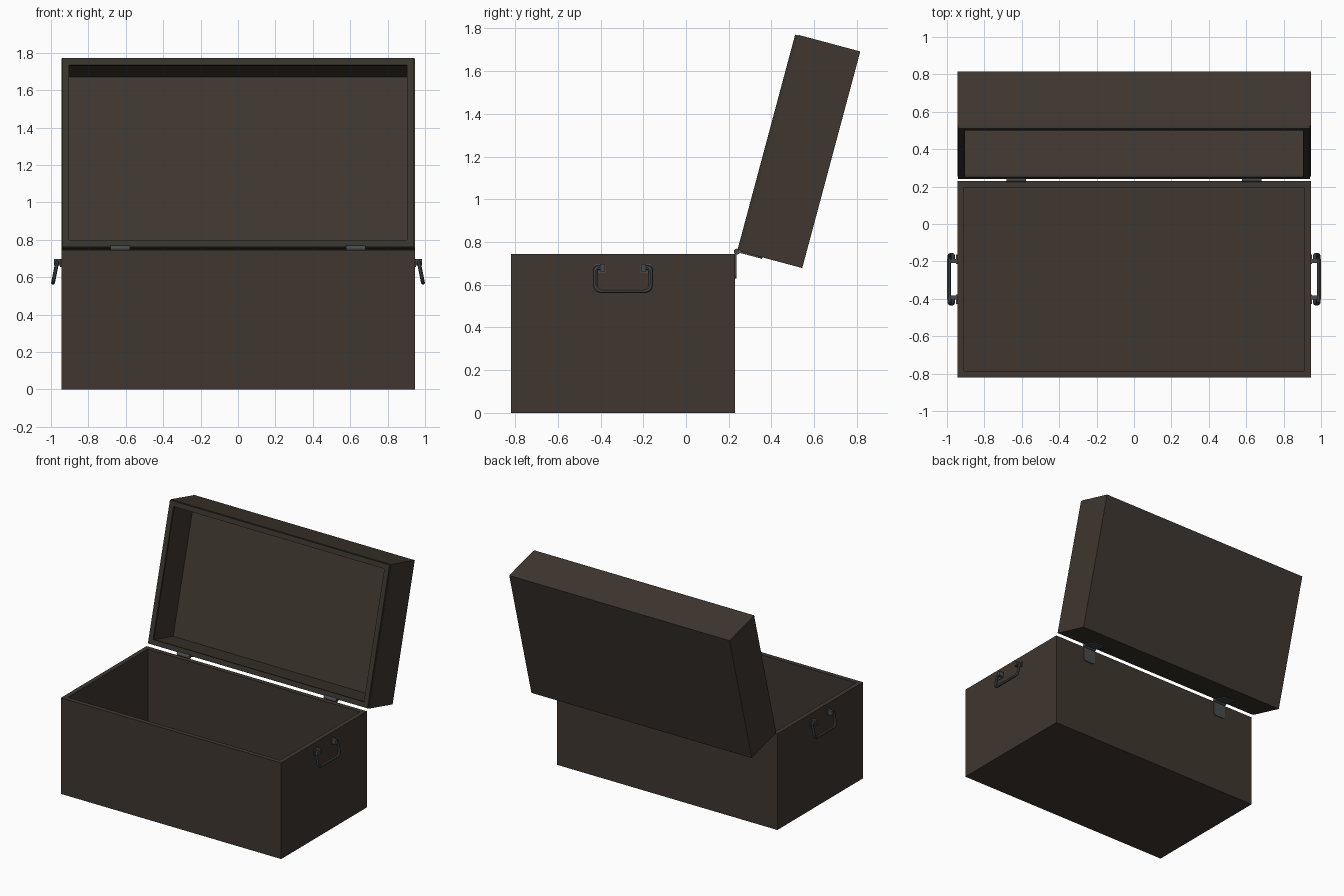
import bpy, bmesh, math
from mathutils import Vector, Matrix

if "Cube" in bpy.data.objects:
    bpy.data.objects.remove(bpy.data.objects["Cube"])


def material(name, col):
    m = bpy.data.materials.new(name)
    m.diffuse_color = (*col, 1)
    m.use_nodes = True
    m.node_tree.nodes["Principled BSDF"].inputs["Base Color"].default_value = m.diffuse_color
    return m


BROWN = material("dark brown", (0.050, 0.038, 0.029))
RIM = material("rim brown", (0.040, 0.035, 0.027))
METAL = material("dark steel", (0.065, 0.070, 0.075))

# Lid swings about the hinge pin; it is modelled closed and rotated open
PIVOT = Vector((0, 0.238, 0.752))
OPEN = Matrix.Translation(PIVOT) @ Matrix.Rotation(math.radians(-105), 4, 'X')
W = 0.945


def finish(name, bm, mat, matrix=None):
    bmesh.ops.recalc_face_normals(bm, faces=bm.faces[:])
    if matrix:
        bm.transform(matrix)
    me = bpy.data.meshes.new(name)
    bm.to_mesh(me)
    bm.free()
    me.materials.append(mat)
    ob = bpy.data.objects.new(name, me)
    bpy.context.collection.objects.link(ob)
    return ob


def cube(bm, lo, hi):
    lo, hi = Vector(lo), Vector(hi)
    size = hi - lo
    m = Matrix.Translation((lo + hi) / 2) @ Matrix.Diagonal((*size, 1))
    bmesh.ops.create_cube(bm, size=1, matrix=m)


def tray(name, lo, hi, wall, side, mat, matrix=None):
    """Box hollowed out from the top (side=1) or the bottom (side=-1)."""
    bm = bmesh.new()
    cube(bm, lo, hi)
    bm.normal_update()
    face = max(bm.faces, key=lambda f: f.normal.z * side)
    bmesh.ops.inset_region(bm, faces=[face], thickness=wall)
    ext = bmesh.ops.extrude_discrete_faces(bm, faces=[face])
    depth = hi[2] - lo[2] - wall
    bmesh.ops.translate(bm, verts=ext['faces'][0].verts[:], vec=(0, 0, -side * depth))
    return finish(name, bm, mat, matrix)


def prism(name, pts, thick, mat, matrix=None):
    """Flat outline in x-z/y-plane points, extruded along thick."""
    bm = bmesh.new()
    f = bm.faces.new([bm.verts.new(p) for p in pts])
    r = bmesh.ops.extrude_face_region(bm, geom=[f])
    bmesh.ops.translate(bm, vec=thick, verts=[v for v in r['geom'] if isinstance(v, bmesh.types.BMVert)])
    return finish(name, bm, mat, matrix)


def arc(cx, cy, r, a0, a1, n=5):
    return [(cx + r * math.cos(math.radians(a0 + (a1 - a0) * i / n)),
             cy + r * math.sin(math.radians(a0 + (a1 - a0) * i / n))) for i in range(n + 1)]


# Chest body and lid shell
tray("chest_body", (-W, -0.82, 0), (W, 0.23, 0.745), 0.05, 1, BROWN)
tray("lid", (-W, -1.058, 0.015), (W, -0.008, 0.315), 0.05, -1, BROWN, OPEN)

# Raised lip around the lid opening
bm = bmesh.new()
o, i = 0.003, 0.041
cube(bm, (-W + o, -1.058 + o, 0), (W - o, -1.058 + i, 0.015))
cube(bm, (-W + o, -0.008 - i, 0), (W - o, -0.008 - o, 0.015))
for s in (-1, 1):
    a, b = sorted((s * (W - i), s * (W - o)))
    cube(bm, (a, -1.058 + i, 0), (b, -0.008 - i, 0.015))
finish("lid_lip", bm, RIM, OPEN)

# Hinges: two rounded leaves and a knuckle each
for side, s in (("left", -1), ("right", 1)):
    cx, hw, r, ln = s * 0.63, 0.052, 0.02, 0.122
    out = [(-hw, 0)] + arc(-hw + r, -ln + r, r, 180, 270) + arc(hw - r, -ln + r, r, 270, 360) + [(hw, 0)]
    prism(f"{side}_hinge_body_leaf", [(cx + x, 0.23, 0.752 + z) for x, z in out],
          (0, 0.007, 0), METAL)
    prism(f"{side}_hinge_lid_leaf", [(cx + x, -0.008, -z) for x, z in out],
          (0, 0.007, 0), METAL, OPEN)
    bm = bmesh.new()
    bmesh.ops.create_cone(bm, cap_ends=True, segments=16, radius1=0.014, radius2=0.014, depth=0.106,
                          matrix=Matrix.Translation((cx, PIVOT.y, PIVOT.z + 0.003))
                          @ Matrix.Rotation(math.pi / 2, 4, 'Y'))
    k = finish(f"{side}_hinge_knuckle", bm, METAL)
    bpy.context.view_layer.objects.active = k
    k.select_set(True)
    bpy.ops.object.shade_smooth_by_angle(angle=math.radians(40))
    k.select_set(False)

# Side handles: hanging bail plus two mounting lugs
YC, ZP = -0.295, 0.68
half = [(0.088, 0)] + arc(0.115, -0.015, 0.015, 90, 0) + arc(0.100, -0.080, 0.030, 0, -90)
bail = half + [(-y, z) for y, z in reversed(half)]
for side, s in (("left", -1), ("right", 1)):
    cu = bpy.data.curves.new(f"{side}_handle", 'CURVE')
    cu.dimensions = '3D'
    cu.bevel_depth = 0.0105
    cu.bevel_resolution = 2
    cu.use_fill_caps = True
    sp = cu.splines.new('POLY')
    sp.points.add(len(bail) - 1)
    for p, (y, z) in zip(sp.points, bail):
        p.co = (s * (0.967 - z * 0.2), YC + y, ZP + z, 1)
    ob = bpy.data.objects.new(f"{side}_handle", cu)
    bpy.context.collection.objects.link(ob)
    cu.materials.append(METAL)
    bpy.context.view_layer.objects.active = ob
    ob.select_set(True)
    bpy.ops.object.convert(target='MESH')
    bpy.ops.object.shade_smooth_by_angle(angle=math.radians(40))
    bpy.context.object.select_set(False)

    bm = bmesh.new()
    for t in (-1, 1):
        for y0, y1, x1, z0, z1 in ((0.086, 0.108, 0.984, 0.662, 0.697),   # lug
                                   (0.082, 0.132, 0.951, 0.655, 0.697)):  # base plate
            a, b = sorted((s * W, s * x1))
            c, d = sorted((YC + t * y0, YC + t * y1))
            cube(bm, (a, c, z0), (b, d, z1))
    finish(f"{side}_handle_lugs", bm, METAL)
